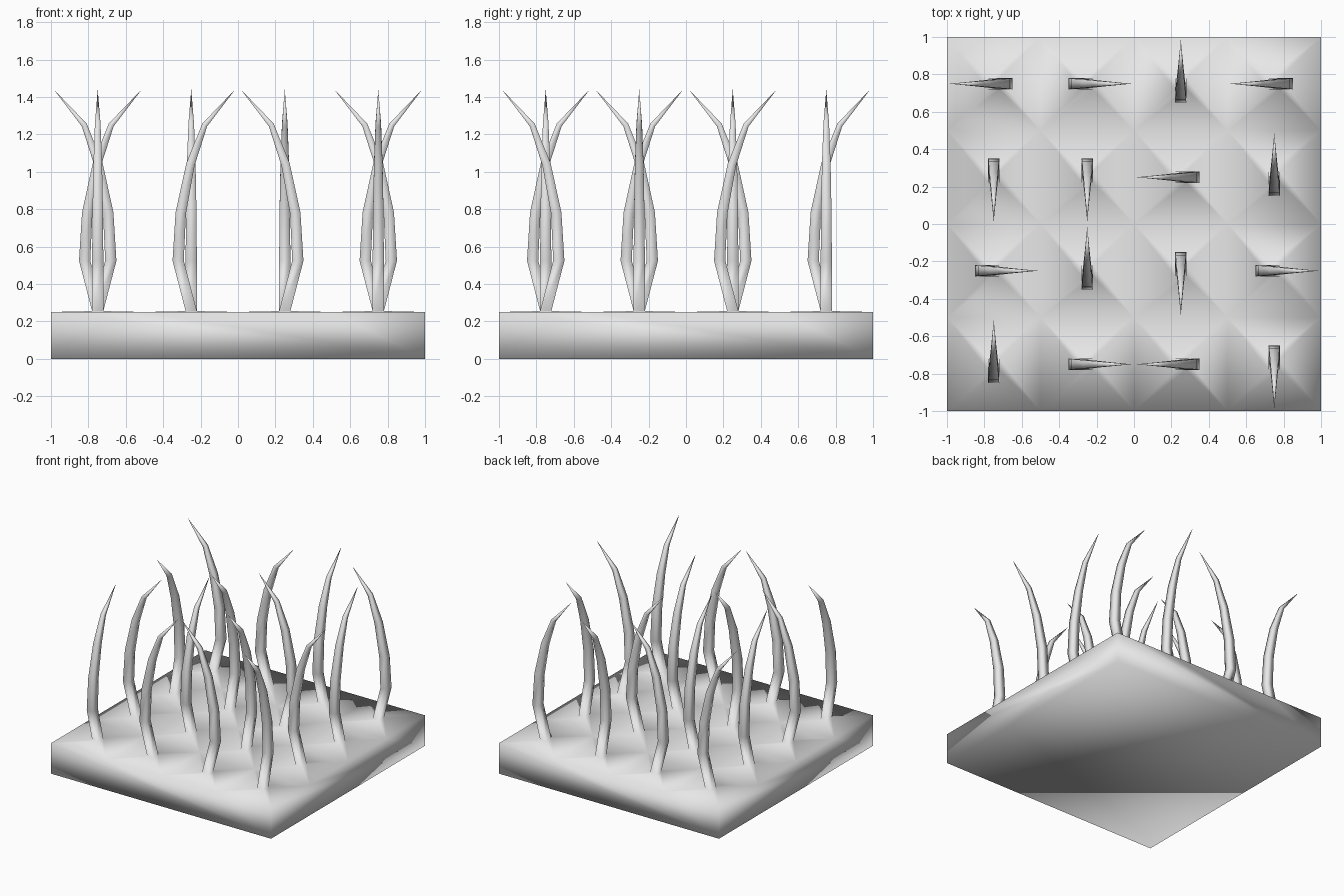
import bpy
import bmesh
import math
from mathutils import Matrix, Vector

cube = bpy.data.objects.get("Cube")
if cube:
    bpy.data.objects.remove(cube, do_unlink=True)

CELLS = 4
STEP = 2 / CELLS
TOP = 0.25
CORNERS = [(-1, -1), (1, -1), (1, 1), (-1, 1)]

# Bend direction of each tentacle, rows from front to back:
# E = +x, N = +y, W = -x, S = -y
BENDS = ["NEWS", "ENSE", "SSWN", "WENW"]

# Tentacle rings: offset along the bend, height, half width, tilt in degrees
RINGS = [
    (0.0, 0.255, 0.03, 0),
    (-0.07, 0.525, 0.03, -2),
    (-0.056, 0.78, 0.028, 8),
    (-0.004, 1.04, 0.023, 17),
    (0.072, 1.25, 0.015, 30),
]
TIP = (0.235, 0, 1.44)


def bridge(bm, lower, upper):
    """Join two loops of four vertices with quads."""
    for i in range(4):
        j = (i + 1) % 4
        bm.faces.new((lower[i], lower[j], upper[j], upper[i]))


def add_tentacle(bm, cell, centre, turns):
    """Grow a curved, tapering square tentacle out of one cell of the top."""
    place = Matrix.Translation(centre) @ Matrix.Rotation(turns * math.pi / 2, 4, 'Z')
    previous = [cell[(i + turns) % 4] for i in range(4)]
    for along, height, half, tilt in RINGS:
        lean = Matrix.Rotation(math.radians(tilt), 4, 'Y')
        ring = []
        for u, v in CORNERS:
            point = lean @ Vector((u * half, v * half, 0))
            point += Vector((along, 0, height))
            ring.append(bm.verts.new(place @ point))
        bridge(bm, previous, ring)
        previous = ring
    tip = bm.verts.new(place @ Vector(TIP))
    for i in range(4):
        bm.faces.new((previous[i], previous[(i + 1) % 4], tip))


bm = bmesh.new()

# Top of the slab: a grid of cells, each with a tentacle
grid = [[bm.verts.new((-1 + c * STEP, -1 + r * STEP, TOP)) for c in range(CELLS + 1)]
        for r in range(CELLS + 1)]
for r, row in enumerate(BENDS):
    for c, bend in enumerate(row):
        cell = [grid[r][c], grid[r][c + 1], grid[r + 1][c + 1], grid[r + 1][c]]
        centre = Vector((-1 + (c + 0.5) * STEP, -1 + (r + 0.5) * STEP, 0))
        add_tentacle(bm, cell, centre, "ENWS".index(bend))

# Sides and underside of the slab
base = [bm.verts.new((x, y, 0)) for x, y in CORNERS]
rims = [
    grid[0],
    [row[-1] for row in grid],
    grid[-1][::-1],
    [row[0] for row in grid][::-1],
]
for i, rim in enumerate(rims):
    bm.faces.new([base[i], base[(i + 1) % 4]] + rim[::-1])
bm.faces.new(base[::-1])

# Continuous smooth shading over the whole surface
for face in bm.faces:
    face.smooth = True

mesh = bpy.data.meshes.new("tentacle_slab")
bm.to_mesh(mesh)
bm.free()
slab = bpy.data.objects.new("tentacle_slab", mesh)
bpy.context.collection.objects.link(slab)

# Single grey material
grey = bpy.data.materials.new("plain_grey")
grey.use_nodes = True
colour = (0.8, 0.8, 0.8, 1)
grey.diffuse_color = colour
grey.node_tree.nodes["Principled BSDF"].inputs["Base Color"].default_value = colour
mesh.materials.append(grey)
